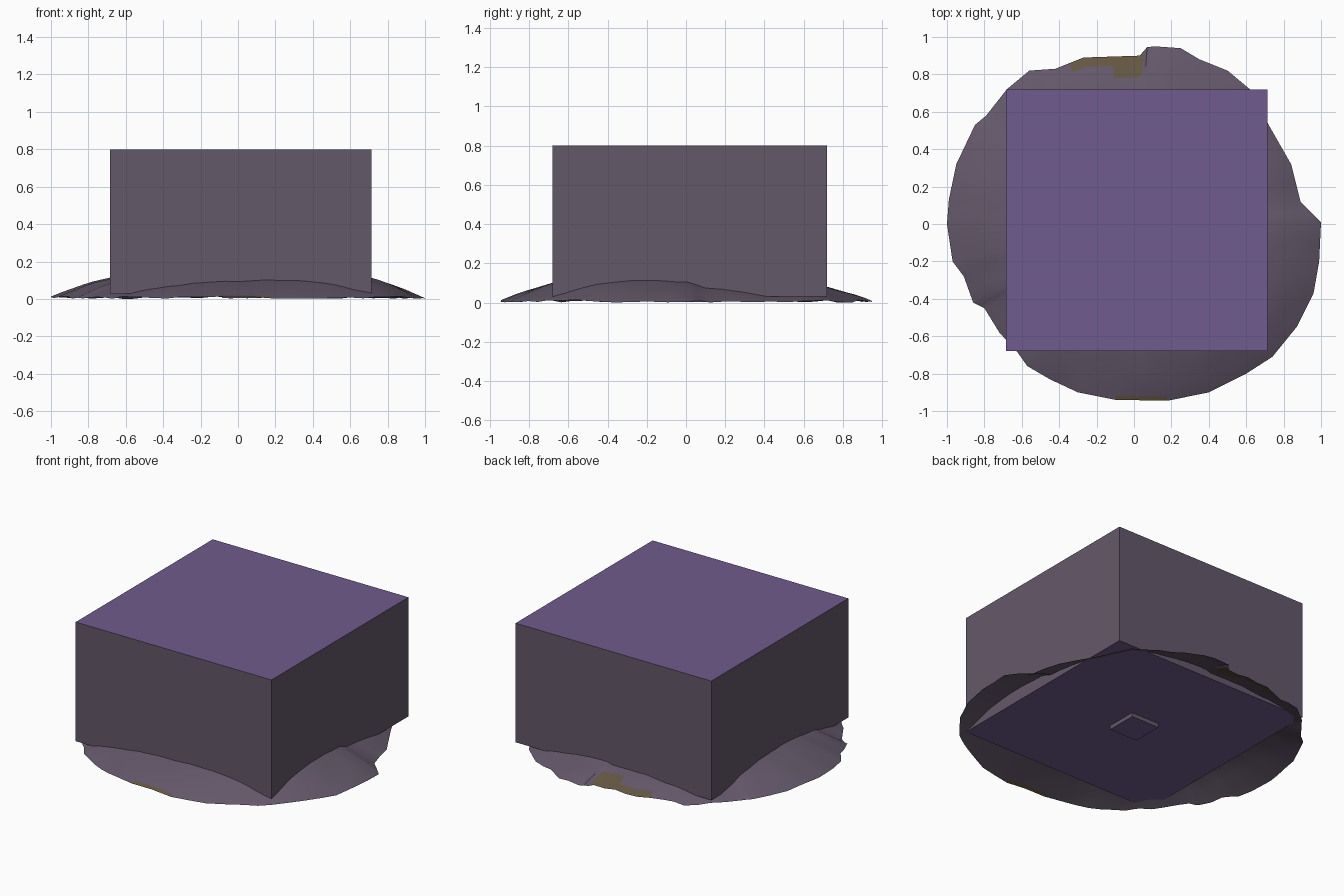
import bpy, bmesh, math, random
from mathutils import noise, Vector

if "Cube" in bpy.data.objects:
    bpy.data.objects.remove(bpy.data.objects["Cube"])

random.seed(4)


def material(name, rgb):
    m = bpy.data.materials.new(name)
    m.diffuse_color = (*rgb, 1)
    m.use_nodes = True
    m.node_tree.nodes["Principled BSDF"].inputs["Base Color"].default_value = m.diffuse_color
    return m


SIDE = material("grey purple", (0.127, 0.098, 0.144))
TOP = material("violet", (0.162, 0.105, 0.266))
MOSS = material("olive brown", (0.127, 0.093, 0.054))


def finish(bm, name, mats):
    me = bpy.data.meshes.new(name)
    bm.to_mesh(me)
    bm.free()
    for m in mats:
        me.materials.append(m)
    ob = bpy.data.objects.new(name, me)
    bpy.context.collection.objects.link(ob)
    return ob


def block(name, lo, hi):
    # Box with violet horizontal faces and grey purple sides
    bm = bmesh.new()
    bmesh.ops.create_cube(bm, size=1)
    for v in bm.verts:
        v.co = [(a + b) / 2 + c * (b - a) for a, b, c in zip(lo, hi, v.co)]
    bm.normal_update()
    for f in bm.faces:
        f.material_index = 1 if abs(f.normal.z) > 0.5 else 0
    return finish(bm, name, [SIDE, TOP])


# Main block and the small foot plate beneath it
block("main_block", (-0.685, -0.68, 0.03), (0.715, 0.72, 0.8))
block("foot_plate", (-0.085, -0.08, 0.004), (0.115, 0.12, 0.03))

# Low ragged mound: outline scaled inwards in rings, open underneath
outline = [(1, .01), (.99, -.2), (.96, -.37), (.87, -.55), (.74, -.71), (.6, -.8),
           (.4, -.9), (.18, -.945), (-.1, -.94), (-.3, -.9), (-.45, -.83),
           (-.57, -.76), (-.62, -.69), (-.72, -.58), (-.8, -.45), (-.86, -.42),
           (-.91, -.28), (-.97, -.2), (-1, 0), (-.99, .13), (-.95, .32),
           (-.85, .53), (-.79, .58), (-.68, .72), (-.56, .82), (-.42, .83),
           (-.27, .89), (-.12, .895), (.03, .9), (.07, .945), (.11, .95),
           (.25, .94), (.35, .88), (.5, .82), (.62, .72), (.72, .53),
           (.84, .32), (.89, .12)]
# Add midpoints for a finer rim
rim = []
for i, (x, y) in enumerate(outline):
    nx, ny = outline[(i + 1) % len(outline)]
    rim += [(x, y), ((x + nx) / 2, (y + ny) / 2)]
rim_z = [random.uniform(0.0, 0.014) for _ in rim]


def height(x, y, t, z0):
    a = math.atan2(y, x)
    bulge = 0.14 + 0.06 * max(0, math.cos(a + 0.65)) ** 4 + 0.025 * max(0, -math.cos(a)) ** 2
    bump = 0.006 * noise.noise(Vector((x * 7, y * 7, 3))) * min(1, (1 - t) * 10)
    return z0 * t ** 6 + bulge * (1 - t ** 3) + bump


bm = bmesh.new()
rings = []
for t in (1, .975, .945, .91, .87, .83, .78, .73, .67, .55, .3):
    rings.append([bm.verts.new((x * t, y * t, height(x * t, y * t, t, z)))
                  for (x, y), z in zip(rim, rim_z)])
n = len(rim)
for a, b in zip(rings, rings[1:]):
    for i in range(n):
        j = (i + 1) % n
        bm.faces.new((a[j], a[i], b[i], b[j]))
bm.faces.new(rings[-1][::-1])
bm.normal_update()
for f in bm.faces:
    c = f.calc_center_median()
    back = -0.34 < c.x < 0.04 and c.y > (0.78 if c.x > -0.14 else 0.83)
    front = -0.1 < c.x < 0.22 and c.y < -0.915
    f.material_index = 1 if back or front else 0
bmesh.ops.triangulate(bm, faces=bm.faces[:])
bmesh.ops.recalc_face_normals(bm, faces=bm.faces[:])
if sum(f.normal.z for f in bm.faces) < 0:
    bmesh.ops.reverse_faces(bm, faces=bm.faces[:])
mound = finish(bm, "ground_mound", [SIDE, MOSS])
bpy.context.view_layer.objects.active = mound
mound.select_set(True)
bpy.ops.object.shade_smooth_by_angle(angle=math.radians(30))
